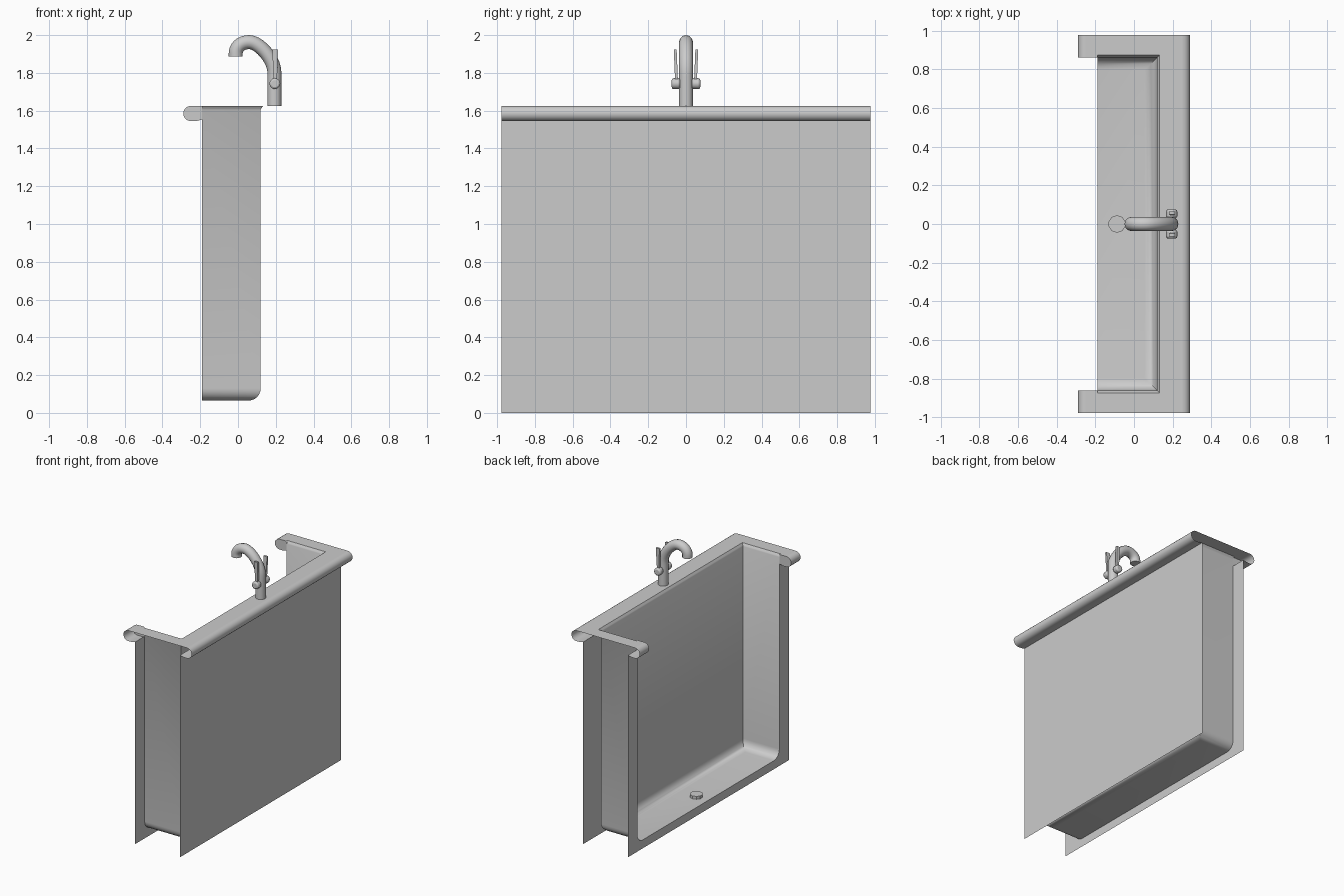
import bpy, math
from mathutils import Vector

if "Cube" in bpy.data.objects:
    bpy.data.objects.remove(bpy.data.objects["Cube"])

TOP = 1.625          # deck height
Y_END = 0.977        # half length
PANEL_X = 0.19


def make(name, verts, faces, smooth=True):
    mesh = bpy.data.meshes.new(name)
    mesh.from_pydata(verts, [], faces)
    mesh.update()
    ob = bpy.data.objects.new(name, mesh)
    bpy.context.collection.objects.link(ob)
    if smooth:
        shade(ob)
    return ob


def shade(ob):
    bpy.ops.object.select_all(action='DESELECT')
    ob.select_set(True)
    bpy.context.view_layer.objects.active = ob
    bpy.ops.object.shade_smooth_by_angle(angle=math.radians(35))


def sheet(name, profile, y0, y1):
    """Extrude an open xz profile along y."""
    n = len(profile)
    verts = [(x, y, z) for y in (y0, y1) for x, z in profile]
    return make(name, verts, [(i, i + 1, n + i + 1, n + i) for i in range(n - 1)])


# Basin: open-fronted rings, flared lip at the top, filleted into the floor
R, BX, BY, FLOOR = 0.065, 0.12, 0.862, 0.065
levels = [(-0.013, TOP), (-0.004, 1.612), (0, 1.604), (0, FLOOR + R)]
for i in range(1, 7):
    a = i / 6 * math.pi / 2
    levels.append((R * (1 - math.cos(a)), FLOOR + R * (1 - math.sin(a))))
verts, faces = [], []
for d, z in levels:
    x, y = BX - d, BY - d
    verts += [(-PANEL_X, -y, z), (x, -y, z), (x, y, z), (-PANEL_X, y, z)]
for k in range(len(levels) - 1):
    for j in range(3):
        a = 4 * k + j
        faces.append((a, a + 1, a + 5, a + 4))
last = 4 * (len(levels) - 1)
faces.append((last, last + 1, last + 2, last + 3))
make("basin", verts, faces)

# Rolled edge profile for the +x side
roll = [(0.25 + 0.04 * math.sin(t), TOP - 0.04 + 0.04 * math.cos(t))
        for t in (i * math.pi / 10 for i in range(11))]
roll += [(0.22, TOP - 0.08), (PANEL_X, TOP - 0.072)]
roll_left = [(-x, z) for x, z in roll]

# Rear roll and full-height rear panel
sheet("rear_roll", roll, -Y_END, Y_END)
sheet("rear_panel", [roll[-1], (PANEL_X, 0)], -Y_END, Y_END)

# Front rolls on the two arms, closed at the inner ends
for side, s in (("near", -1), ("far", 1)):
    sheet("front_roll_" + side, roll_left, s * Y_END, s * BY)
    cap = [(x, s * BY, z) for x, z in roll_left] + [(-PANEL_X, s * BY, TOP)]
    make("roll_cap_" + side, cap, [tuple(range(len(cap)))], False)

# Flat U-shaped deck
lip_x, lip_y = BX + 0.013, BY + 0.013
dv, df = [], []
for x0, x1, y0, y1 in ((lip_x, 0.25, -Y_END, Y_END),
                       (-PANEL_X, lip_x, lip_y, Y_END),
                       (-PANEL_X, lip_x, -Y_END, -lip_y),
                       (-0.25, -PANEL_X, BY, Y_END),
                       (-0.25, -PANEL_X, -Y_END, -BY)):
    b = len(dv)
    dv += [(x0, y0, TOP), (x1, y0, TOP), (x1, y1, TOP), (x0, y1, TOP)]
    df.append((b, b + 1, b + 2, b + 3))
make("deck", dv, df, False)

# Front panel: frame around the basin opening
half = [(BY - d, z) for d, z in levels[3:]]
zt = TOP - 0.072
fv, ff = [], []
for s in (-1, 1):
    b = len(fv)
    fv += [(-PANEL_X, s * y, z) for y, z in
           [(Y_END, zt), (BY, zt)] + half + [(half[-1][0], 0), (Y_END, 0)]]
    ff.append(tuple(range(b, len(fv))))
b, yb = len(fv), half[-1][0]
fv += [(-PANEL_X, y, z) for y, z in ((-yb, 0), (yb, 0), (yb, FLOOR), (-yb, FLOOR))]
ff.append((b, b + 1, b + 2, b + 3))
make("front_panel", fv, ff, False)

# Drain plug
bpy.ops.mesh.primitive_cylinder_add(vertices=10, radius=0.045, depth=0.022,
                                    location=(-0.088, 0, FLOOR + 0.012))
bpy.context.object.name = "drain"
shade(bpy.context.object)

# Faucet spout: a swept pipe
curve = bpy.data.curves.new("spout_path", 'CURVE')
curve.dimensions = '3D'
curve.bevel_depth = 0.037
curve.bevel_resolution = 4
curve.resolution_u = 10
curve.use_fill_caps = True
sp = curve.splines.new('BEZIER')
path = [((0.193, TOP), (0, 0.05)), ((0.193, 1.80), (0, 0.075)),
        ((0.06, 1.963), (-0.05, 0)), ((-0.012, 1.905), (0, -0.025)),
        ((-0.012, 1.888), (0, -0.005))]
sp.bezier_points.add(len(path) - 1)
for p, ((x, z), (hx, hz)) in zip(sp.bezier_points, path):
    p.co = (x, 0, z)
    p.handle_left = (x - hx, 0, z - hz)
    p.handle_right = (x + hx, 0, z + hz)
tmp = bpy.data.objects.new("spout_path", curve)
bpy.context.collection.objects.link(tmp)
bpy.context.view_layer.update()
mesh = bpy.data.meshes.new_from_object(tmp.evaluated_get(bpy.context.evaluated_depsgraph_get()))
bpy.data.objects.remove(tmp)
spout = bpy.data.objects.new("spout", mesh)
bpy.context.collection.objects.link(spout)
shade(spout)

# Tap knobs and levers on both sides
for side, s in (("near", -1), ("far", 1)):
    bpy.ops.mesh.primitive_cylinder_add(vertices=12, radius=0.029, depth=0.045,
                                        location=(0.195, s * 0.053, 1.743),
                                        rotation=(math.pi / 2, 0, 0))
    knob = bpy.context.object
    knob.name = "knob_" + side
    bev = knob.modifiers.new("round", 'BEVEL')
    bev.width, bev.segments, bev.limit_method = 0.01, 2, 'ANGLE'
    shade(knob)
    bpy.ops.mesh.primitive_cube_add(size=1, location=(0.197, s * 0.053, 1.835))
    lever = bpy.context.object
    lever.name = "lever_" + side
    for v in lever.data.vertices:
        up = v.co.z > 0
        v.co = Vector((v.co.x * (0.03 if up else 0.018),
                       v.co.y * 0.015 + s * (0.004 if up else -0.003),
                       v.co.z * 0.175))
